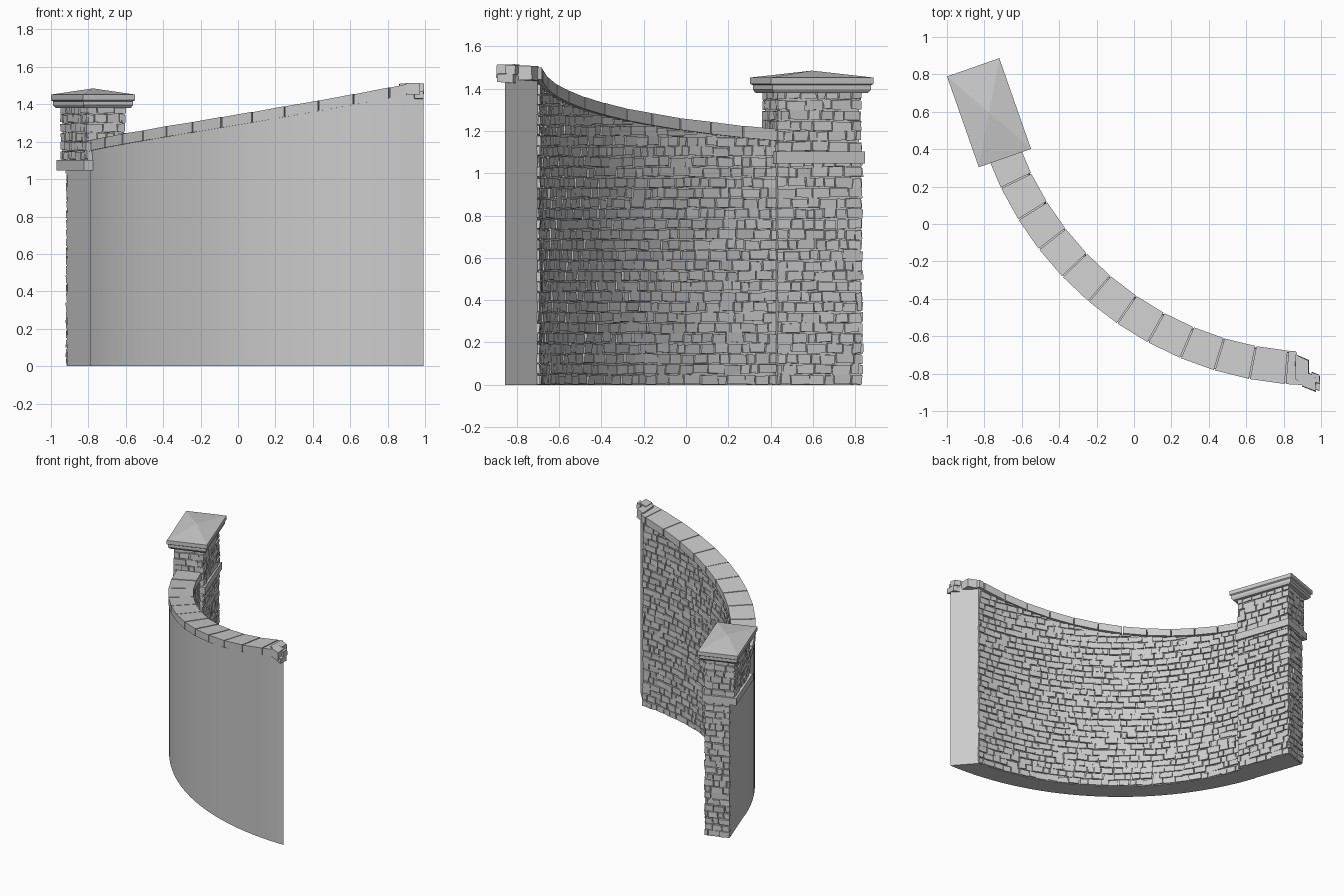
import bpy, bmesh, random
from math import sin, cos, radians, degrees
from mathutils import Vector

random.seed(4)
if "Cube" in bpy.data.objects:
    bpy.data.objects.remove(bpy.data.objects["Cube"])

# One stone colour for everything
stone = bpy.data.materials.new("grey_stone")
stone.use_nodes = True
GREY = (0.6, 0.6, 0.6, 1)
stone.diffuse_color = GREY
stone.node_tree.nodes["Principled BSDF"].inputs["Base Color"].default_value = GREY

CX, CY = 0.975, 1.011          # centre of the wall's arc
R_IN, R_OUT = 1.718, 1.867
START, END_IN, END_OUT = 71.0, 3.9, -0.5
PX, PY, TURN = -0.775, 0.595, radians(19.3)   # pillar centre and turn
HALF_L, HALF_S = 0.208, 0.1


def arc(r, deg, z):
    return Vector((CX - r * sin(radians(deg)), CY - r * cos(radians(deg)), z))


def pillar(l, s, z):
    return Vector((PX - l * sin(TURN) + s * cos(TURN),
                   PY + l * cos(TURN) + s * sin(TURN), z))


def coping_top(deg):
    u = 63.8 - deg
    return 1.225 + 0.00279 * u + 0.0000292 * u * u


def mix(a, b, t):
    return a + (b - a) * t


def block(bm, place):
    """Six-sided block; place maps unit-cube coordinates to a point."""
    for v in bmesh.ops.create_cube(bm, size=1)["verts"]:
        v.co = place(*(c + 0.5 for c in v.co))


def finish(bm, name):
    bmesh.ops.recalc_face_normals(bm, faces=bm.faces)
    mesh = bpy.data.meshes.new(name)
    bm.to_mesh(mesh)
    bm.free()
    mesh.materials.append(stone)
    obj = bpy.data.objects.new(name, mesh)
    bpy.context.scene.collection.objects.link(obj)
    return obj


def pillar_box(name, l0, l1, s0, s1, z0, z1):
    bm = bmesh.new()
    block(bm, lambda a, b, c: pillar(mix(l0, l1, a), mix(s0, s1, b), mix(z0, z1, c)))
    return finish(bm, name)


def loft(name, rings):
    """Stack of rectangles in the pillar frame: (half length, half width, z)."""
    bm = bmesh.new()
    loops = [[bm.verts.new(pillar(l * i, s * j, z))
              for i, j in ((-1, -1), (1, -1), (1, 1), (-1, 1))] for l, s, z in rings]
    for low, high in zip(loops, loops[1:]):
        for k in range(4):
            n = (k + 1) % 4
            bm.faces.new((low[k], low[n], high[n], high[k]))
    bm.faces.new(loops[0])
    bm.faces.new(loops[-1])
    bmesh.ops.remove_doubles(bm, verts=bm.verts, dist=0.0001)
    return finish(bm, name)


def bricks(name, surface, length, z0, top):
    """Courses of rough bricks; surface(s, depth, z) gives a point."""
    bm = bmesh.new()
    z, row = z0, 0.049
    while z < top(length) or z < top(0):
        s = -random.uniform(0, 0.04)
        while s < length:
            w = random.uniform(0.04, 0.1)
            a, b = max(s, -0.004), min(s + w, length + 0.004)
            s += w
            roof = min(top(a), top(b))
            if b - a < 0.015 or roof - z < 0.012:
                continue
            lift = random.uniform(-0.004, 0.004)
            depth = random.uniform(0.007, 0.014)

            def place(i, j, k):
                e = [random.uniform(-0.003, 0.003) for _ in range(3)]
                ss = mix(a + 0.003, b - 0.003, i) + e[0]
                zz = mix(z + 0.003, z + row - 0.003, k) + lift + e[1]
                return surface(ss, depth + e[2] if j else -0.01,
                               max(0.001, min(zz, roof)))
            block(bm, place)
        z += row
    return finish(bm, name)


# Curved wall with a mitred free end
bm = bmesh.new()
SEG = 40
cols = []
for i in range(SEG + 1):
    ti, to = mix(START, END_IN, i / SEG), mix(START, END_OUT, i / SEG)
    cols.append([bm.verts.new(p) for p in (
        arc(R_IN, ti, 0), arc(R_OUT, to, 0),
        arc(R_OUT, to, coping_top(to) - 0.053), arc(R_IN, ti, coping_top(ti) - 0.053))])
for p, q in zip(cols, cols[1:]):
    for k in range(4):
        n = (k + 1) % 4
        bm.faces.new((p[k], p[n], q[n], q[k]))
bm.faces.new(cols[0])
bm.faces.new(cols[-1])
finish(bm, "curved_wall")

# Bricks on the concave side
SPAN = radians(70 - END_IN) * R_IN


def wall_angle(s):
    return 70 - degrees(s / R_IN)


bricks("wall_bricks", lambda s, d, z: arc(R_IN - d, wall_angle(s), z), SPAN, 0,
       lambda s: coping_top(wall_angle(s)) - 0.054)

# Sloping coping stones with open joints
bm = bmesh.new()
STEP, GAP = 5.9, 0.22
for n in range(12):
    lo = 69.9 - n * STEP
    hi_in = hi_out = lo - STEP + GAP
    if n == 11:
        hi_in, hi_out = 3.7, 1.2
    tilt = random.uniform(-0.004, 0.004)

    def stone_at(i, j, k):
        deg = mix(lo, hi_out if j else hi_in, i)
        return arc(1.874 if j else 1.695, deg,
                   coping_top(deg) - (0 if k else 0.056) + tilt * (i - 0.5) * k)
    block(bm, stone_at)
finish(bm, "coping_stones")

# Broken stones at the free end
bm = bmesh.new()
for x, y, z, w, d, h in ((0.9, -0.78, 1.475, 0.07, 0.13, 0.07),
                         (0.935, -0.84, 1.485, 0.07, 0.08, 0.06),
                         (0.965, -0.845, 1.45, 0.05, 0.07, 0.045),
                         (0.97, -0.825, 1.49, 0.04, 0.05, 0.04)):
    block(bm, lambda i, j, k: Vector((
        x + w * (i - 0.5), y + d * (j - 0.5) - w * (i - 0.5) * 0.4, z + h * (k - 0.5)))
        + Vector([random.uniform(-0.004, 0.004) for _ in range(3)]))
finish(bm, "broken_end_stones")

# Pillar cores, band course and cap
pillar_box("pillar_lower_core", -HALF_L, HALF_L, -0.075, HALF_S, 0, 1.06)
pillar_box("pillar_upper_core", -HALF_L + 0.008, HALF_L - 0.008, -HALF_S, HALF_S, 1.06, 1.4)
pillar_box("pillar_band", -0.222, 0.222, -0.128, 0.125, 1.047, 1.102)
loft("pillar_cap", [(0.236, 0.13, 1.38), (0.247, 0.14, 1.395), (0.247, 0.14, 1.416),
                    (0.257, 0.148, 1.422), (0.257, 0.148, 1.452), (0, 0, 1.485)])


# Pillar bricks: long sides and ends
def side(sign):
    return lambda s, d, z: pillar(s - HALF_L, sign * (HALF_S + d), z)


def end(sign, inset, start):
    return lambda s, d, z: pillar(sign * (HALF_L - inset + d), s - start, z)


for level, z0, z1, inset, start in (("lower", 0, 1.047, 0, 0.075),
                                    ("upper", 1.102, 1.385, 0.008, HALF_S)):
    bricks(level + "_inner_bricks", side(1), 2 * HALF_L, z0, lambda s: z1)
    bricks(level + "_far_end_bricks", end(1, inset, start), start + HALF_S, z0, lambda s: z1)
    if level == "upper":
        bricks("upper_outer_bricks", side(-1), 2 * HALF_L, z0, lambda s: z1)
        bricks("upper_near_end_bricks", end(-1, inset, start), start + HALF_S, z0, lambda s: z1)
